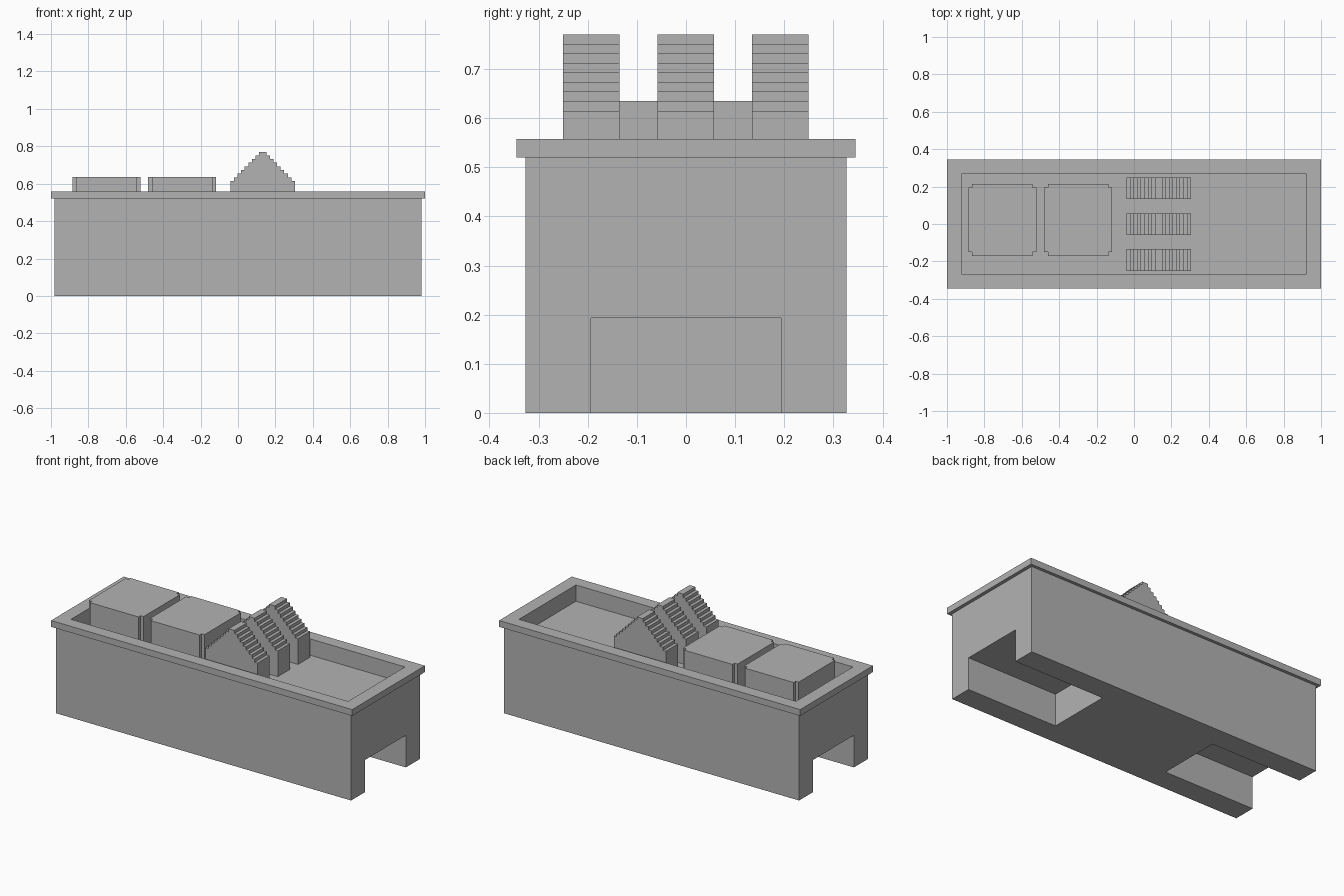
import bpy
import bmesh
from mathutils import Vector

if "Cube" in bpy.data.objects:
    bpy.data.objects.remove(bpy.data.objects["Cube"], do_unlink=True)

# Single plain grey finish
grey = bpy.data.materials.new("plain grey")
grey.use_nodes = True
colour = (0.45, 0.45, 0.45, 1)
grey.diffuse_color = colour
grey.node_tree.nodes["Principled BSDF"].inputs["Base Color"].default_value = colour


def prism(name, points, extrude):
    """Closed outline extruded along a vector."""
    bm = bmesh.new()
    face = bm.faces.new([bm.verts.new(p) for p in points])
    result = bmesh.ops.extrude_face_region(bm, geom=[face])
    moved = [g for g in result["geom"] if isinstance(g, bmesh.types.BMVert)]
    bmesh.ops.translate(bm, verts=moved, vec=Vector(extrude))
    bmesh.ops.recalc_face_normals(bm, faces=bm.faces)
    mesh = bpy.data.meshes.new(name)
    bm.to_mesh(mesh)
    bm.free()
    mesh.materials.append(grey)
    obj = bpy.data.objects.new(name, mesh)
    bpy.context.collection.objects.link(obj)
    return obj


def box(name, x, y, z):
    corners = [(x[0], y[0], z[0]), (x[1], y[0], z[0]),
               (x[1], y[1], z[0]), (x[0], y[1], z[0])]
    return prism(name, corners, (0, 0, z[1] - z[0]))


def cut(target, x, y, z):
    """Subtract a box and discard the cutter."""
    cutter = box("cutter", x, y, z)
    cutter.hide_render = True
    mod = target.modifiers.new("cut", "BOOLEAN")
    mod.operation = "DIFFERENCE"
    mod.solver = "EXACT"
    mod.object = cutter
    bpy.context.view_layer.objects.active = target
    bpy.ops.object.modifier_apply(modifier=mod.name)
    bpy.data.objects.remove(cutter, do_unlink=True)


FLOOR, RIM_BASE, RIM_TOP = 0.46, 0.52, 0.558
BASIN_X, BASIN_Y = (-0.92, 0.92), (-0.27, 0.27)

# Body with a shallow basin on top and an open bay under each end
body = box("body", (-0.98, 0.98), (-0.327, 0.327), (0, RIM_BASE))
cut(body, BASIN_X, BASIN_Y, (FLOOR, 0.7))
for bay in ((0.38, 1.1), (-1.1, -0.38)):
    cut(body, bay, (-0.193, 0.193), (-0.1, 0.193))

# Overhanging rim
rim = box("rim", (-1, 1), (-0.345, 0.345), (RIM_BASE, RIM_TOP))
cut(rim, BASIN_X, BASIN_Y, (FLOOR, 0.7))


# Raised blocks with notched corners
def notched_block(name, x0, x1, y0, y1, n=0.02):
    outline = [(x0 + n, y0), (x1 - n, y0), (x1 - n, y0 + n), (x1, y0 + n),
               (x1, y1 - n), (x1 - n, y1 - n), (x1 - n, y1), (x0 + n, y1),
               (x0 + n, y1 - n), (x0, y1 - n), (x0, y0 + n), (x0 + n, y0 + n)]
    prism(name, [(x, y, FLOOR) for x, y in outline], (0, 0, 0.635 - FLOOR))


notched_block("outer_block", -0.885, -0.522, -0.17, 0.215)
notched_block("inner_block", -0.48, -0.117, -0.17, 0.215)

# Three stepped gables standing in the basin
LEVELS, STEP, CENTRE = 9, 0.0192, 0.132
half = []
for i in range(LEVELS):
    reach = (LEVELS - i) * STEP
    low = FLOOR if i == 0 else 0.615 + (i - 1) * 0.0194
    high = 0.615 + i * 0.0194
    half += [(reach, low), (reach, high)]
profile = [(CENTRE + r, z) for r, z in half]
profile += [(CENTRE - r, z) for r, z in reversed(half)]
for label, y in (("front", -0.25), ("middle", -0.058), ("back", 0.134)):
    prism(label + "_stepped_gable", [(x, y, z) for x, z in profile], (0, 0.115, 0))
